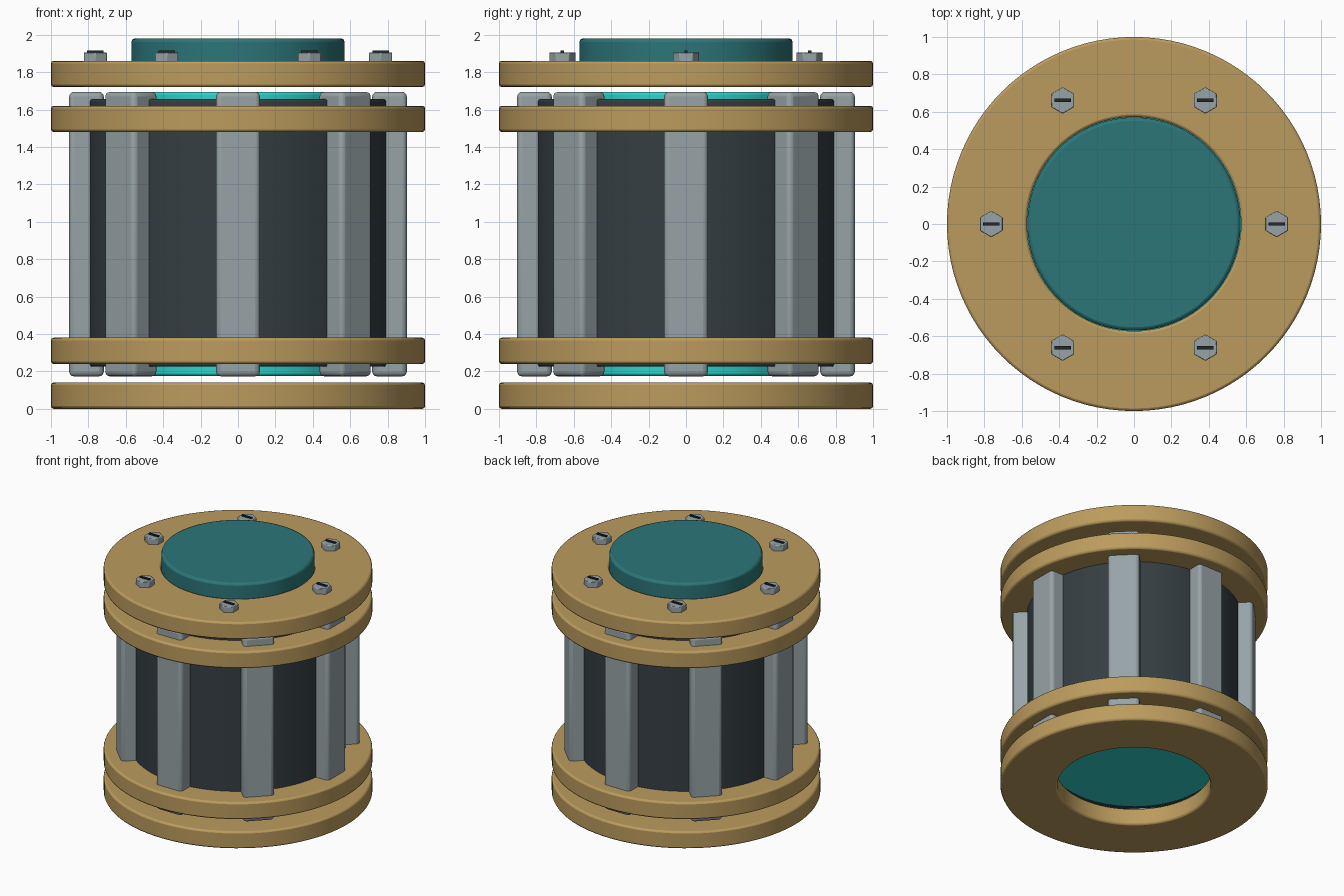
import bpy, bmesh
from math import sin, cos, pi, radians
from mathutils import Matrix

if "Cube" in bpy.data.objects:
    bpy.data.objects.remove(bpy.data.objects["Cube"])


def material(name, rgb):
    m = bpy.data.materials.new(name)
    m.diffuse_color = (*rgb, 1)
    m.use_nodes = True
    m.node_tree.nodes["Principled BSDF"].inputs["Base Color"].default_value = m.diffuse_color
    return m


GOLD = material("brass", (0.50, 0.33, 0.11))
DARK = material("dark_metal", (0.035, 0.048, 0.055))
STEEL = material("steel", (0.31, 0.37, 0.39))
TEAL = material("teal", (0.025, 0.18, 0.19))
CYAN = material("cyan", (0.03, 0.65, 0.60))
SLOT = material("slot_black", (0.015, 0.02, 0.02))


def make(name, bm, mat, bevel=0.0, segments=2):
    bmesh.ops.recalc_face_normals(bm, faces=bm.faces)
    me = bpy.data.meshes.new(name)
    bm.to_mesh(me)
    bm.free()
    me.materials.append(mat)
    ob = bpy.data.objects.new(name, me)
    bpy.context.collection.objects.link(ob)
    if bevel:
        mod = ob.modifiers.new("bevel", 'BEVEL')
        mod.width, mod.segments = bevel, segments
        mod.limit_method, mod.angle_limit = 'ANGLE', radians(40)
    bpy.ops.object.select_all(action='DESELECT')
    ob.select_set(True)
    bpy.context.view_layer.objects.active = ob
    bpy.ops.object.shade_smooth_by_angle(angle=radians(35))
    return ob


def disc(name, r, z0, z1, mat, bevel, sides=96):
    bm = bmesh.new()
    bmesh.ops.create_cone(bm, cap_ends=True, segments=sides, radius1=r, radius2=r,
                          depth=z1 - z0, matrix=Matrix.Translation((0, 0, (z0 + z1) / 2)))
    return make(name, bm, mat, bevel)


def ring(name, r_in, r_out, z0, z1, mat, bevel, n=96):
    bm = bmesh.new()
    profile = [(r_in, z0), (r_out, z0), (r_out, z1), (r_in, z1)]
    loops = [[bm.verts.new((r * cos(2 * pi * i / n), r * sin(2 * pi * i / n), z))
              for r, z in profile] for i in range(n)]
    for i in range(n):
        a, b = loops[i], loops[(i + 1) % n]
        for j in range(4):
            k = (j + 1) % 4
            bm.faces.new((a[j], b[j], b[k], a[k]))
    return make(name, bm, mat, bevel)


def box(name, size, matrix, mat, bevel=0.0):
    bm = bmesh.new()
    bmesh.ops.create_cube(bm, size=1, matrix=matrix @ Matrix.Diagonal((*size, 1)))
    return make(name, bm, mat, bevel, 3)


# Four brass flange rings
for name, z in (("base_ring", 0.0), ("lower_ring", 0.24), ("upper_ring", 1.48), ("top_ring", 1.72)):
    ring(name, 0.572, 1.0, z, z + 0.14, GOLD, 0.014)

# Dark drum, glowing core and top cap
ring("drum", 0.62, 0.80, 0.225, 1.655, DARK, 0.012)
disc("core", 0.62, 0.175, 1.695, CYAN, 0.015)
disc("top_cap", 0.57, 1.73, 1.98, TEAL, 0.018)

# Eight steel bars round the drum
for i in range(8):
    m = Matrix.Rotation(i * pi / 4, 4, 'Z') @ Matrix.Translation((0.81, 0, 0.934))
    box(f"bar_{i + 1}", (0.185, 0.234, 1.522), m, STEEL, 0.026)

# Six slotted hex bolts on the top ring
for i in range(6):
    x, y = 0.763 * cos(i * pi / 3), 0.763 * sin(i * pi / 3)
    bm = bmesh.new()
    bmesh.ops.create_cone(bm, cap_ends=True, segments=6, radius1=0.071, radius2=0.071, depth=0.055,
                          matrix=Matrix.Translation((x, y, 1.8785)) @ Matrix.Rotation(pi / 6, 4, 'Z'))
    # point the hexagon along y
    top = max(v.co.y - y for v in bm.verts)
    if top < 0.07:
        bmesh.ops.rotate(bm, verts=bm.verts, cent=(x, y, 0), matrix=Matrix.Rotation(pi / 6, 3, 'Z'))
    make(f"bolt_{i + 1}", bm, STEEL, 0.005)
    box(f"bolt_slot_{i + 1}", (0.088, 0.018, 0.014), Matrix.Translation((x, y, 1.908)), SLOT)
